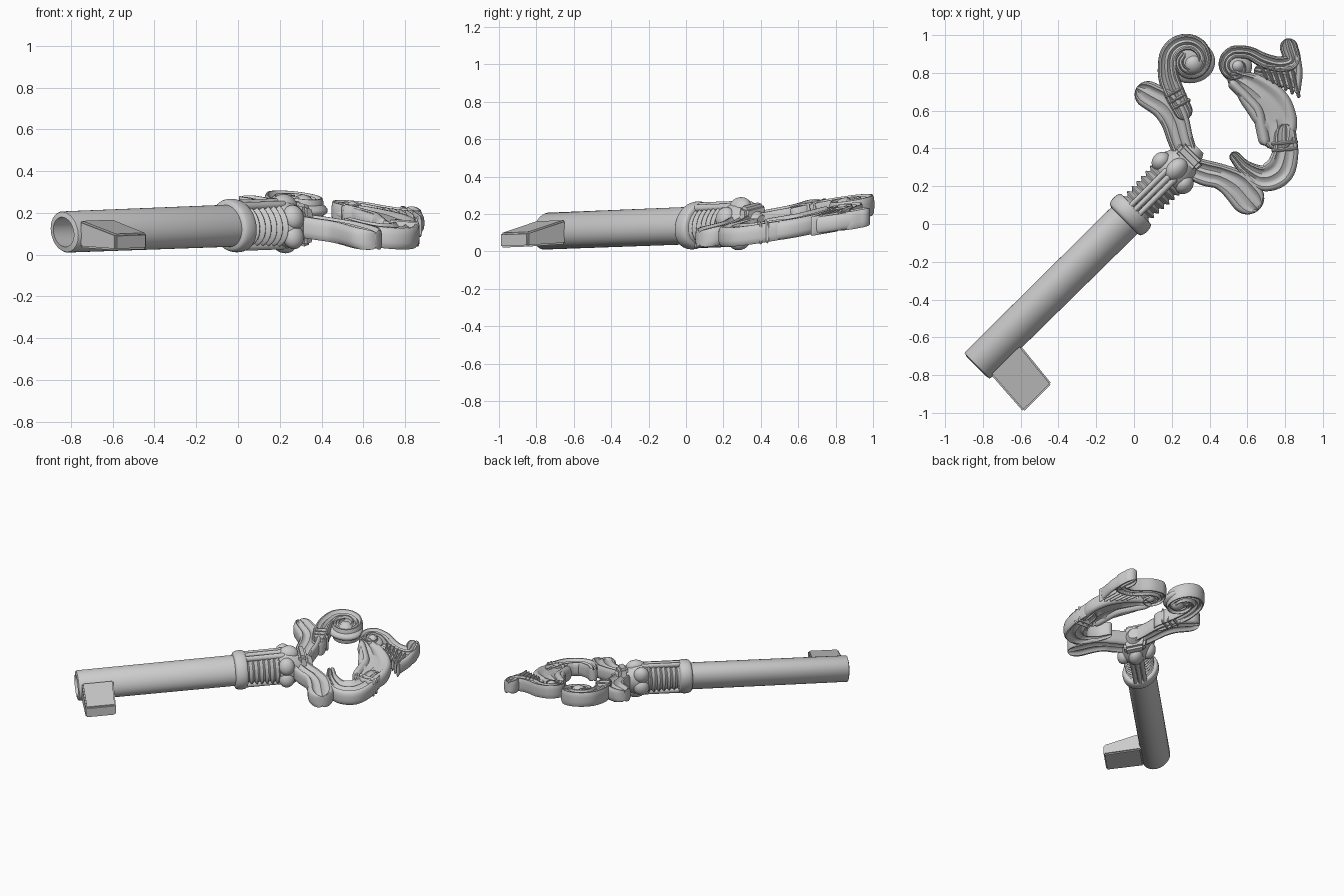
import bpy, bmesh
from math import sin, cos, pi, radians, sqrt
from mathutils import Matrix, Vector

if "Cube" in bpy.data.objects:
    bpy.data.objects.remove(bpy.data.objects["Cube"])

# The key lies on a gently tilted plane: everything is modelled flat, then sheared
TILT = Matrix(((1, 0, 0, 0), (0, 1, 0, 0), (-0.11, 0.15, 1, 0.13), (0, 0, 0, 1)))
# Shaft frame: local x runs along the shaft from the open tip
AXIS = Matrix.Translation((-0.835, -0.755, 0)) @ Matrix.Rotation(radians(44.6), 4, 'Z')


def finish(name, bm, local=None, angle=40):
    bmesh.ops.recalc_face_normals(bm, faces=bm.faces)
    me = bpy.data.meshes.new(name)
    bm.to_mesh(me)
    bm.free()
    me.transform(TILT @ local if local else TILT)
    me.shade_smooth()
    me.set_sharp_from_angle(angle=radians(angle))
    ob = bpy.data.objects.new(name, me)
    bpy.context.collection.objects.link(ob)
    return ob


def skin(bm, rings, closed=False):
    rows = [[bm.verts.new(p) for p in r] for r in rings]
    n = len(rows[0])
    for a, b in list(zip(rows, rows[1:])) + ([(rows[-1], rows[0])] if closed else []):
        for i in range(n):
            j = (i + 1) % n
            bm.faces.new((a[i], a[j], b[j], b[i]))
    if not closed:
        bm.faces.new(rows[0])
        bm.faces.new(rows[-1])


def lathe(name, profile, seg=48, closed=False):
    bm = bmesh.new()
    skin(bm, [[(u, r * cos(2 * pi * k / seg), r * sin(2 * pi * k / seg)) for k in range(seg)]
              for u, r in profile], closed)
    return finish(name, bm, AXIS)


def spline(pts, steps):
    p = [Vector(q) for q in pts]
    p = [2 * p[0] - p[1]] + p + [2 * p[-1] - p[-2]]
    out = []
    for i in range(1, len(p) - 2):
        a, b, c, d = p[i - 1:i + 3]
        for k in range(steps):
            t = k / steps
            out.append(0.5 * (2 * b + (c - a) * t + (2 * a - 5 * b + 4 * c - d) * t * t
                              + (3 * b - a - 3 * c + d) * t ** 3))
    return out + [p[-2]]


# Band sections: (across, height) for the upper half, mirrored below
GROOVED = [(-1, .35), (-.95, .72), (-.82, .97), (-.66, .98), (-.5, .66), (-.28, .6), (0, .88),
           (.28, .6), (.5, .66), (.66, .98), (.82, .97), (.95, .72), (1, .35)]
ROUND = [(-cos(pi * (k + .5) / 10), sin(pi * (k + .5) / 10)) for k in range(10)]


def band(name, pts, h=0.052, section=GROOVED, steps=8, z=0.0, local=None):
    """Sweep a section along (x, y, half width) points, with rounded ends."""
    loop = section + [(s, -t) for s, t in reversed(section)]
    path = spline(pts, steps)
    dirs = [(path[min(i + 1, len(path) - 1)] - path[max(i - 1, 0)]).to_2d().normalized()
            for i in range(len(path))]
    st = [(q.to_2d(), q.z, d, 1) for q, d in zip(path, dirs)]

    def cap(q, d, sign):
        return [(q.to_2d() + d * sign * q.z * sin(a), q.z * max(cos(a), .04), d, .72 + .28 * sqrt(max(cos(a), 0)))
                for a in [pi / 2 * k / 6 for k in range(1, 7)]]
    st = cap(path[0], dirs[0], -1)[::-1] + st + cap(path[-1], dirs[-1], 1)
    bm = bmesh.new()
    skin(bm, [[(c.x - d.y * w * s, c.y + d.x * w * s, z + h * f * t) for s, t in loop]
              for c, w, d, f in st])
    return finish(name, bm, local, 50)


def spiral(cx, cy, r0, r1, a0, a1, w0, w1, n=14):
    return [(cx + (r0 + (r1 - r0) * t) * cos(radians(a0 + (a1 - a0) * t)),
             cy + (r0 + (r1 - r0) * t) * sin(radians(a0 + (a1 - a0) * t)),
             w0 + (w1 - w0) * t) for t in [k / n for k in range(n + 1)]]


def ball(name, c, size, local=None):
    bm = bmesh.new()
    bmesh.ops.create_uvsphere(bm, u_segments=28, v_segments=16, radius=1,
                              matrix=Matrix.Translation(c) @ Matrix.Diagonal((*size, 1)))
    return finish(name, bm, local)


def prism(name, base, top, local=None, bevel=0.008):
    """Box between two matching rectangles of corners."""
    bm = bmesh.new()
    skin(bm, [base, top])
    bmesh.ops.bevel(bm, geom=bm.edges[:], offset=bevel, segments=2, affect='EDGES')
    return finish(name, bm, local)


# Hollow shaft
lathe("shaft", [(0, .070), (.006, .094), (.012, .097), (1.16, .099), (1.16, .02),
                (.45, .004), (.40, .068)], closed=True)

# Bit, thicker where it meets the shaft
prism("bit", [(.025, -.085, -.06), (.245, -.085, -.06), (.245, -.085, .07), (.025, -.085, .07)],
      [(.01, -.345, -.025), (.22, -.345, -.025), (.22, -.345, .052), (.01, -.345, .052)], AXIS)

# Collar ring
lathe("collar", [(1.10, .095)] + [(1.146 - .043 * cos(a), .1 + .026 * sin(a) ** .6)
                                  for a in [pi * k / 12 for k in range(1, 12)]] + [(1.19, .09)])

# Ribbed neck
neck = [(1.16, .09)]
for i in range(72):
    t = i / 71
    neck.append((1.185 + .235 * t, .088 + .014 * t + .009 * cos(2 * pi * 6.5 * t)))
lathe("neck", neck + [(1.44, .1)])
for side, tag in ((1, "top"), (-1, "bottom")):
    for v in (-.032, 0, .032):
        band("neck_strap_" + tag, [(1.18, v, .014), (1.44, v, .017)], .018, ROUND,
             z=side * (.104 - abs(v) * .2), local=AXIS)

# Flared boss with petals above and below
lathe("boss", [(1.40, .09), (1.425, .108), (1.46, .118), (1.50, .113), (1.55, .09), (1.60, .07), (1.65, .04)])
for side, tag in ((1, "top"), (-1, "bottom")):
    ball("petal_" + tag, (1.485, 0, side * .085), (.07, .052, .056), AXIS)
    for v in (-1, 1):
        ball("petal_side_" + tag, (1.46, v * .085, side * .045), (.055, .048, .06), AXIS)
    prism("boss_plate_" + tag,
          [(1.545, -.085, 0), (1.62, -.085, 0), (1.62, .085, 0), (1.545, .085, 0)],
          [(1.55, -.07, side * .105), (1.61, -.07, side * .09), (1.61, .07, side * .09),
           (1.55, .07, side * .105)], AXIS, .015)

# Left leaf and lower leaf of the bow
band("left_leaf", [(.29, .33, .06), (.245, .45, .068), (.215, .55, .075), (.165, .63, .08), (.075, .685, .072)])
band("lower_leaf", [(.29, .30, .06), (.38, .27, .068), (.46, .25, .068), (.54, .205, .085), (.60, .14, .09)])

# Big scroll
band("big_scroll", [(.26, .60, .05), (.22, .68, .055), (.185, .77, .055)]
     + spiral(.29, .865, .115, .045, 190, -215, .05, .022), .055)
ball("big_scroll_web", (.295, .86, 0), (.135, .115, .045))
ball("big_scroll_eye", (.315, .845, 0), (.06, .06, .065))
for k in range(3):
    band("stem_tie", [(.175 + .022 * k, .675 - .03 * k, .011), (.245 + .022 * k, .715 - .03 * k, .011)],
         .06, ROUND)

# Small scroll running into the crest tip
band("crest_scroll", spiral(.54, .835, .03, .075, 20, -270, .018, .035)
     + [(.61, .905, .035), (.69, .865, .04), (.77, .845, .042), (.835, .865, .045), (.82, .935, .048)],
     .05)
ball("crest_scroll_web", (.54, .835, 0), (.085, .085, .045))
ball("crest_scroll_eye", (.55, .835, 0), (.042, .042, .06))

# Ribbed crest leaf
band("crest_leaf", [(.67, .81, .035), (.75, .80, .06), (.81, .79, .075), (.825, .775, .06)], .036)
for k in range(6):
    x = .69 + .034 * k
    y = .80 - .012 * k
    band("crest_rib", [(x - .018, y + .035 + .006 * k, .010), (x + .012, y - .028 - .007 * k, .010)],
         .052, ROUND)
band("crest_edge", [(.865, .88, .018), (.873, .80, .02), (.865, .71, .018)], .045, ROUND)

# Right side of the bow: broad scroll, lower bend and hook
band("right_scroll", [(.545, .765, .05), (.62, .715, .09), (.71, .63, .115), (.755, .55, .108), (.758, .49, .1)])
band("right_scroll_lip", [(.53, .735, .03), (.60, .665, .03), (.655, .60, .032), (.675, .52, .034), (.69, .45, .034)],
     .057, ROUND)
band("right_bend", [(.80, .47, .06), (.80, .37, .07), (.765, .28, .08), (.68, .245, .07),
                    (.59, .295, .042), (.535, .355, .03)])
for k in range(2):
    band("bend_tie", [(.74, .425 - .035 * k, .013), (.855, .435 - .035 * k, .013)], .058, ROUND)
